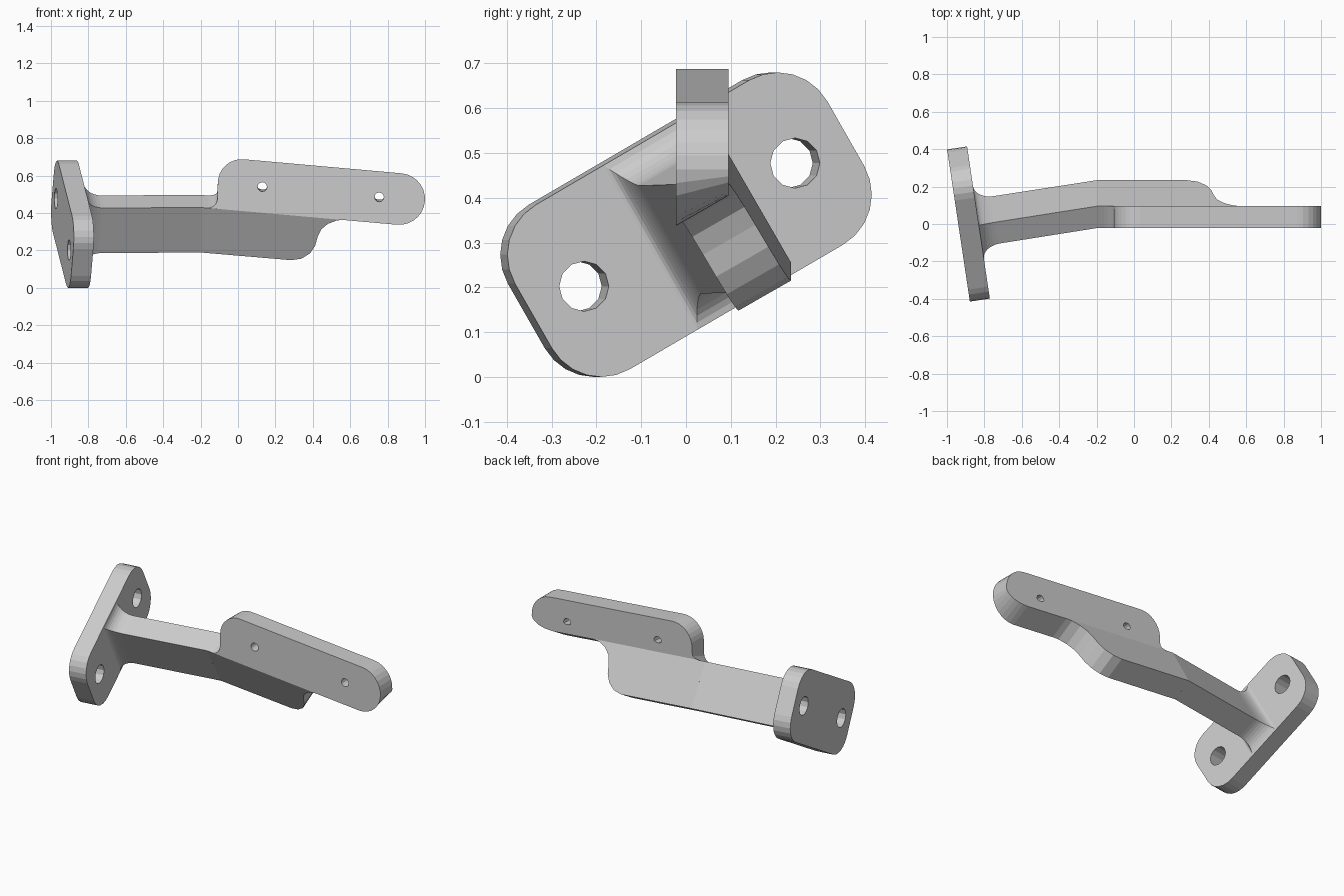
import bpy, bmesh, math
from mathutils import Vector

if "Cube" in bpy.data.objects:
    bpy.data.objects.remove(bpy.data.objects["Cube"])

grey = bpy.data.materials.new("plain grey")
grey.diffuse_color = (0.6, 0.6, 0.6, 1)
grey.use_nodes = True
grey.node_tree.nodes["Principled BSDF"].inputs["Base Color"].default_value = grey.diffuse_color


def finish(name, bm):
    bmesh.ops.recalc_face_normals(bm, faces=bm.faces)
    me = bpy.data.meshes.new(name)
    bm.to_mesh(me)
    bm.free()
    me.materials.append(grey)
    ob = bpy.data.objects.new(name, me)
    bpy.context.collection.objects.link(ob)
    return ob


def arc(cx, cy, r, a0, a1, n):
    return [(cx + r * math.cos(math.radians(a0 + (a1 - a0) * i / n)),
             cy + r * math.sin(math.radians(a0 + (a1 - a0) * i / n))) for i in range(n + 1)]


def solid(name, loops, front, back):
    """Plate with holes: first loop is the outline, the others are holes."""
    bm = bmesh.new()
    caps = ([], [])
    for loop in loops:
        rings = [[bm.verts.new(f(*p)) for p in loop] for f in (front, back)]
        n = len(loop)
        for ring, edges in zip(rings, caps):
            edges += [bm.edges.new((ring[i], ring[(i + 1) % n])) for i in range(n)]
        for i in range(n):
            j = (i + 1) % n
            bm.faces.new((rings[0][i], rings[0][j], rings[1][j], rings[1][i]))
    for edges in caps:
        bmesh.ops.triangle_fill(bm, use_beauty=True, edges=edges)
    return finish(name, bm)


# Frame of the yawed and rolled mounting plate
A, R = math.radians(8.5), math.radians(30)
C = Vector((-0.885, 0, 0.34))
N = Vector((math.cos(A), math.sin(A), 0))
H = Vector((-math.sin(A), math.cos(A), 0))
Z = Vector((0, 0, 1))
U = H * math.cos(R) + Z * math.sin(R)
W = -H * math.sin(R) + Z * math.cos(R)


def on_plate(u, w, d):
    return C + U * u + W * w + N * d


# Mounting plate with two bolt holes
HALF = 0.054
outline = []
for k, (su, sw) in enumerate([(1, 1), (-1, 1), (-1, -1), (1, -1)]):
    outline += arc(su * 0.278, sw * 0.083, 0.129, k * 90, k * 90 + 90, 6)
holes = [arc(s * 0.275, 0, 0.056, 0, 330, 11) for s in (-1, 1)]
solid("mounting_plate", [outline] + holes,
      lambda u, w: on_plate(u, w, HALF), lambda u, w: on_plate(u, w, -HALF))

# Arm flaring into the plate, ending at the bend
T, B = 0.067, 0.139
bm = bmesh.new()
corners = [(-1, 1), (1, 1), (1, -1), (-1, -1)]
sections = []
for i in range(9):
    t = math.radians(90 * i / 8)
    k, d = 1 - math.sin(t), HALF + 0.1 * (1 - math.cos(t))
    sections.append([on_plate(a * (T + 0.035 * k), b * (B + 0.073 * k), d) for a, b in corners])
sections.append([(-0.2, -0.022, 0.43), (-0.2, 0.095, 0.497),
                 (-0.2, 0.234, 0.256), (-0.2, 0.117, 0.189)])
rings = [[bm.verts.new(p) for p in s] for s in sections]
for r0, r1 in zip(rings, rings[1:]):
    for i in range(4):
        j = (i + 1) % 4
        bm.faces.new((r0[i], r0[j], r1[j], r1[i]))
bm.faces.new(rings[0])
bm.faces.new(rings[-1])
finish("arm", bm)


def fold(x):
    """Height of the sloping fold line on the front face."""
    return 0.43 - 0.085 * (x + 0.2)


# Rolled flange below the fold, with an S-shaped end
flange = [(-0.2, 0), (0.58, 0), (0.53, 0.008), (0.48, 0.035), (0.445, 0.072), (0.426, 0.12),
          (0.412, 0.178), (0.385, 0.226), (0.34, 0.263), (0.285, 0.278), (-0.2, 0.278)]
solid("flange", [flange],
      lambda x, s: (x, -0.022 + 0.5 * s, fold(x) - 0.866 * s),
      lambda x, s: (x, 0.095 + 0.5 * s, fold(x) + 0.067 - 0.866 * s))


# Upright blade with a slanted lower edge and two pin holes
def blade_back(x, z):
    k = min(1, max(0, (fold(x) + 0.135 - z) / 0.135))
    return (x, 0.095, z + 0.067 * k)


blade = (arc(-0.16, 0.477, 0.05, -90, 0, 5) + arc(0.02, 0.56, 0.128, 180, 85, 8)
         + arc(0.862, 0.475, 0.138, 85, -95, 14))
pins = [arc(x, z, 0.025, 0, 330, 11) for x, z in ((0.13, 0.54), (0.755, 0.485))]
solid("blade", [blade] + pins, lambda x, z: (x, -0.022, z), blade_back)
